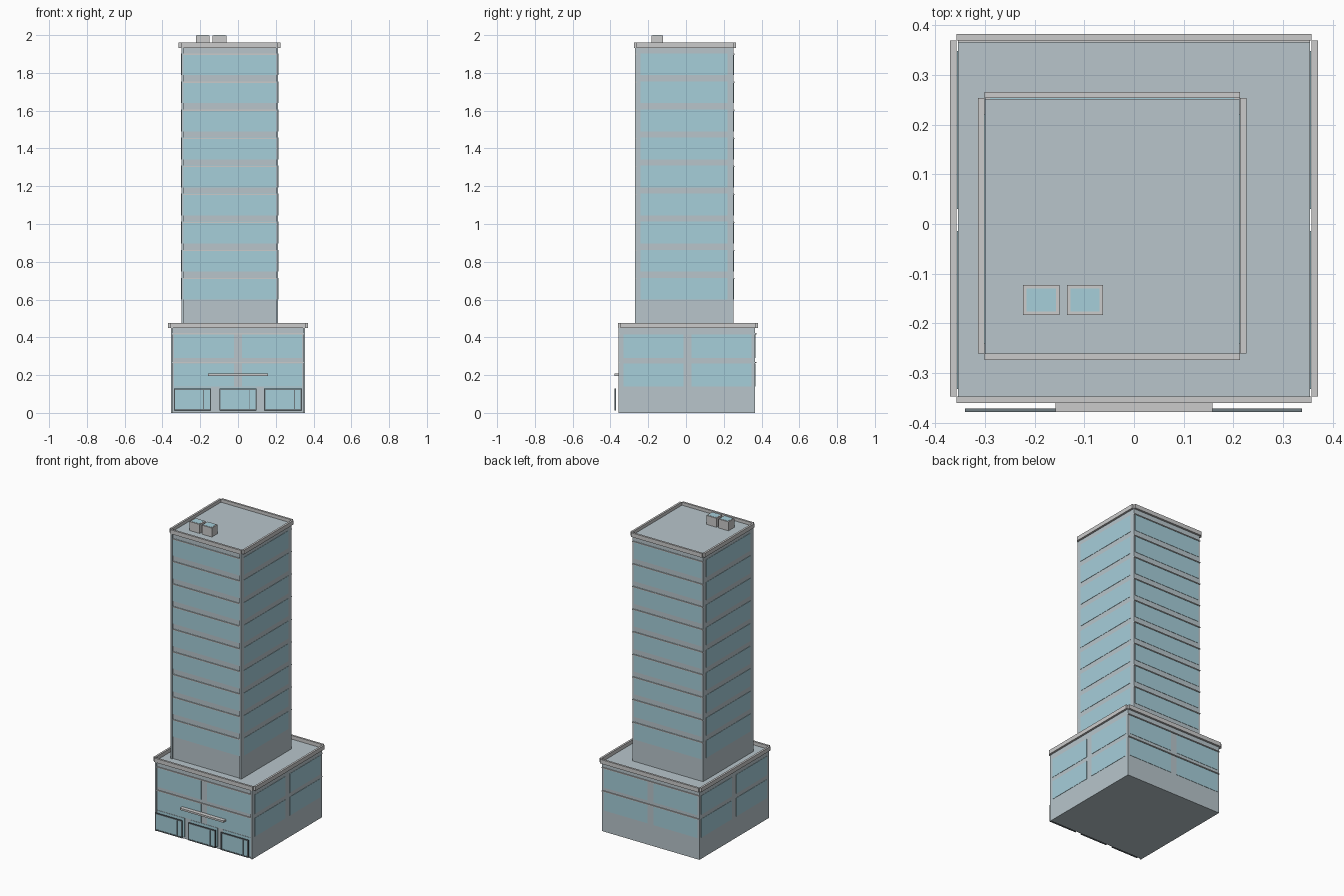
import bpy, bmesh
from mathutils import Vector

if "Cube" in bpy.data.objects:
    bpy.data.objects.remove(bpy.data.objects["Cube"])


def material(name, rgb):
    m = bpy.data.materials.new(name)
    m.diffuse_color = (*rgb, 1)
    m.use_nodes = True
    m.node_tree.nodes["Principled BSDF"].inputs["Base Color"].default_value = m.diffuse_color
    return m


WALL = material("wall", (0.48, 0.56, 0.60))
GLASS = material("glass", (0.38, 0.62, 0.70))
DARK = material("dark_frame", (0.16, 0.20, 0.22))


def boxes(name, items, mat=None):
    """One object from boxes given as (x0, x1, y0, y1, z0, z1)."""
    bm = bmesh.new()
    for x0, x1, y0, y1, z0, z1 in items:
        vs = bmesh.ops.create_cube(bm, size=1)["verts"]
        for v in vs:
            v.co = Vector(((x0 + x1) / 2 + v.co.x * (x1 - x0),
                           (y0 + y1) / 2 + v.co.y * (y1 - y0),
                           (z0 + z1) / 2 + v.co.z * (z1 - z0)))
    me = bpy.data.meshes.new(name)
    bm.to_mesh(me)
    bm.free()
    ob = bpy.data.objects.new(name, me)
    bpy.context.collection.objects.link(ob)
    if mat:
        me.materials.append(mat)
    return ob


def parapet(name, x0, x1, y0, y1, z0, z1, t=0.013):
    # four rails with open notched corners, as seen from above
    boxes(name, [(x0, x0 + t, y0 + t, y1 - t, z0, z1),
                 (x1 - t, x1, y0 + t, y1 - t, z0, z1),
                 (x0 + t, x1 - t, y0, y0 + t, z0, z1),
                 (x0 + t, x1 - t, y1 - t, y1, z0, z1)])


def ring(x0, x1, z0, z1, y0, y1, t):
    # upright rectangular frame facing the front
    return [(x0, x0 + t, y0, y1, z0, z1), (x1 - t, x1, y0, y1, z0, z1),
            (x0 + t, x1 - t, y0, y1, z0, z0 + t), (x0 + t, x1 - t, y0, y1, z1 - t, z1)]


P = 0.002  # pane projection

# podium and tower masses
BX, BY0, BY1 = 0.354, -0.350, 0.366
TX0, TX1, TY0, TY1 = -0.300, 0.212, -0.263, 0.251
boxes("podium", [(-BX, BX, BY0, BY1, 0, 0.455)], WALL)
boxes("tower", [(TX0, TX1, TY0, TY1, 0.455, 1.94)], WALL)
parapet("podium_parapet", -0.37, 0.37, -0.36, 0.382, 0.45, 0.477)
parapet("tower_parapet", -0.314, 0.226, -0.274, 0.266, 1.933, 1.96)

# tower window bands and floor ledges
panes, ledges = [], []
for i in range(9):
    z = 0.60 + 0.1485 * i
    za, zb = z, z + 0.115
    panes += [(TX0 + 0.01, TX1 - 0.01, TY0 - P, TY0, za, zb),
              (TX0 + 0.01, TX1 - 0.01, TY1, TY1 + P, za, zb),
              (TX0 - P, TX0, TY0 + 0.022, TY1 - 0.03, za, zb),
              (TX1, TX1 + P, TY0 + 0.022, TY1 - 0.03, za, zb)]
    zl = 0.711 + 0.1485 * i
    ledges += [(TX0, TX1, TY0 - 0.006, TY0, zl - 0.003, zl + 0.003),
               (TX0, TX1, TY1, TY1 + 0.006, zl - 0.003, zl + 0.003)]
boxes("tower_windows", panes, GLASS)
boxes("tower_ledges", ledges)

# podium windows and ledges
panes, ledges = [], []
for za, zb in ((0.14, 0.262), (0.29, 0.415)):
    for a, b in ((-0.34, -0.022), (0.022, 0.34)):
        panes += [(a, b, BY0 - P, BY0, za, zb), (a, b, BY1, BY1 + P, za, zb)]
        for x0, x1 in ((-BX - P, -BX), (BX, BX + P)):
            panes.append((x0, x1, a + 0.008, b + 0.008, za, zb))
    zl = zb + 0.004
    ledges += [(-BX, BX, BY0 - 0.006, BY0, zl - 0.003, zl + 0.003),
               (-BX, BX, BY1, BY1 + 0.006, zl - 0.003, zl + 0.003)]
boxes("podium_windows", panes, GLASS)
boxes("podium_ledges", ledges)

# front corner pilasters
boxes("corner_pilasters",
      [(x, x + 0.011, BY0 - 0.008, BY0, 0, 0.45) for x in (-BX, BX - 0.011)] +
      [(x, x + 0.011, TY0 - 0.008, TY0, 0.455, 1.933) for x in (TX0, TX1 - 0.011)], WALL)

# storefront frames with glazing, set in front of the facade
frames, glazing = [], []
for x0, x1 in ((-0.34, -0.142), (-0.099, 0.099), (0.138, 0.338)):
    frames += ring(x0, x1, 0.013, 0.128, -0.378, -0.371, 0.007)
    xm = x1 - 0.042
    frames.append((xm, xm + 0.005, -0.378, -0.371, 0.02, 0.121))
    glazing.append((x0 + 0.007, x1 - 0.007, -0.375, -0.373, 0.02, 0.121))
    frames.append((x0 + 0.003, x1 - 0.003, BY0 - 0.003, BY0, 0.01, 0.013))
boxes("storefront_frames", frames, DARK)
boxes("storefront_glass", glazing, GLASS)
boxes("lobby_glass", [(-0.34, -0.142, BY0 - P, BY0, 0.013, 0.135),
                      (-0.099, 0.099, BY0 - P, BY0, 0.013, 0.135),
                      (0.138, 0.338, BY0 - P, BY0, 0.013, 0.135)], GLASS)
boxes("entrance_canopy", [(-0.158, 0.158, -0.378, BY0, 0.196, 0.208)])

# roof units with glazed lids
units, lids = [], []
for x in (-0.223, -0.135):
    units.append((x, x + 0.073, -0.183, -0.123, 1.94, 1.999))
    lids.append((x + 0.007, x + 0.066, -0.176, -0.130, 1.998, 2.0))
boxes("roof_units", units)
boxes("roof_unit_lids", lids, GLASS)
